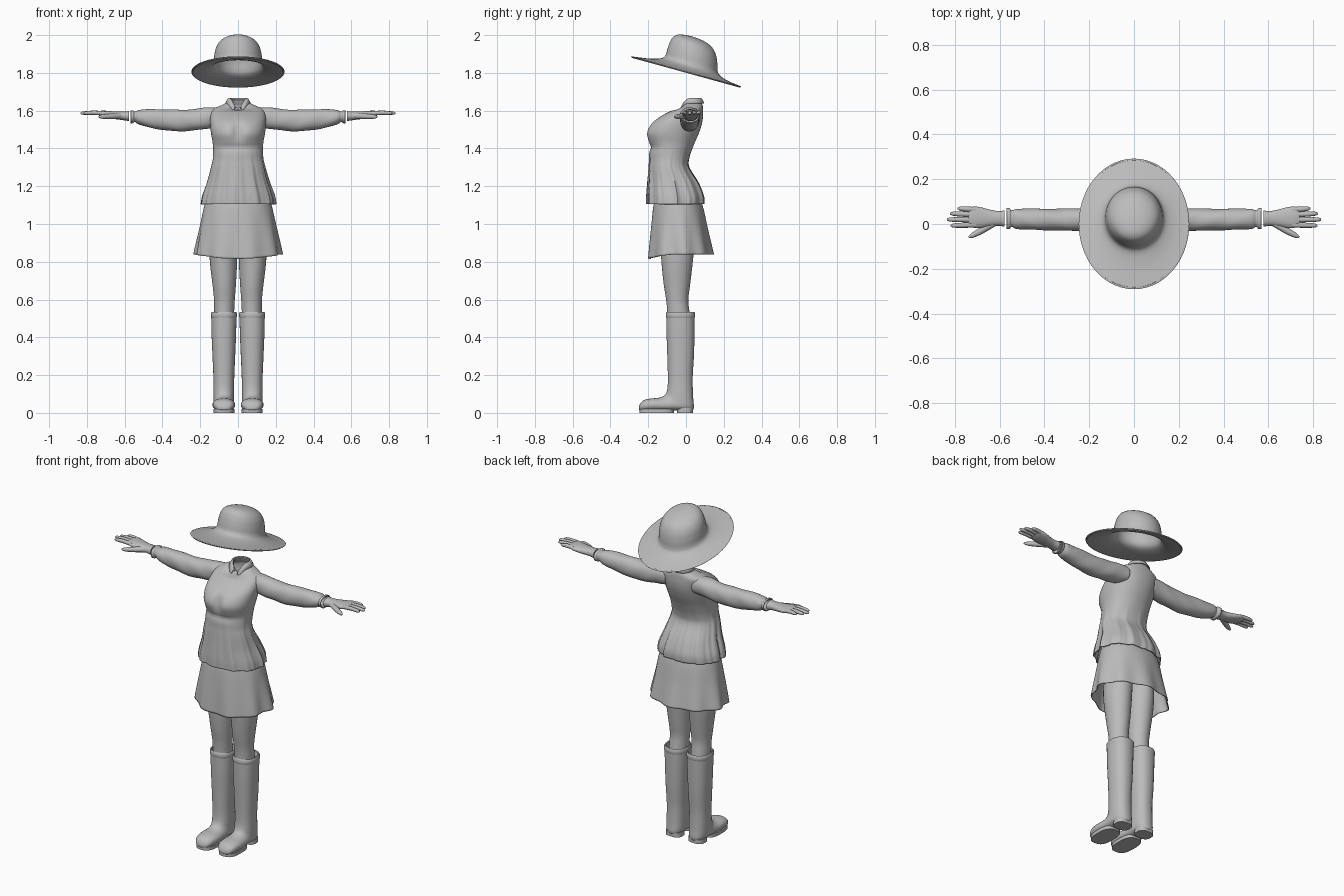
import bpy, bmesh
from math import sin, cos, pi, radians, exp
from mathutils import Vector

cube = bpy.data.objects.get("Cube")
if cube:
    bpy.data.objects.remove(cube)

grey = bpy.data.materials.new("plain_grey")
grey.use_nodes = True
grey.diffuse_color = (0.5, 0.5, 0.5, 1)
grey.node_tree.nodes["Principled BSDF"].inputs["Base Color"].default_value = (0.5, 0.5, 0.5, 1)


def smooth(keys, steps=4):
    """Spline through key tuples, so few keys give a fluid shape."""
    out = []
    for i in range(len(keys) - 1):
        a, b, c, d = keys[max(i - 1, 0)], keys[i], keys[i + 1], keys[min(i + 2, len(keys) - 1)]
        for s in range(steps):
            t = s / steps
            out.append(tuple(
                q + 0.5 * t * (r - p + t * (2 * p - 5 * q + 4 * r - w + t * (3 * (q - r) + w - p)))
                for p, q, r, w in zip(a, b, c, d)))
    out.append(tuple(keys[-1]))
    return out


def oval(center, u, v, n=32, power=2.0):
    """Superellipse around center with half-axis vectors u and v."""
    pts = []
    for i in range(n):
        c, s = cos(2 * pi * i / n), sin(2 * pi * i / n)
        f = (abs(c) ** power + abs(s) ** power) ** (-1 / power)
        pts.append(Vector(center) + Vector(u) * c * f + Vector(v) * s * f)
    return pts


def loft(bm, rings, caps=(False, False), closed=True):
    rows = [[bm.verts.new(p) for p in r] for r in rings]
    n = len(rows[0])
    for a, b in zip(rows, rows[1:]):
        for i in range(n if closed else n - 1):
            j = (i + 1) % n
            bm.faces.new((a[i], a[j], b[j], b[i]))
    for row, cap in zip((rows[0], rows[-1]), caps):
        if cap:
            bm.faces.new(row)


def finish(bm, name, thickness=0, angle=50):
    bmesh.ops.recalc_face_normals(bm, faces=bm.faces)
    mesh = bpy.data.meshes.new(name)
    bm.to_mesh(mesh)
    bm.free()
    mesh.materials.append(grey)
    ob = bpy.data.objects.new(name, mesh)
    bpy.context.collection.objects.link(ob)
    bpy.ops.object.select_all(action="DESELECT")
    ob.select_set(True)
    bpy.context.view_layer.objects.active = ob
    bpy.ops.object.shade_smooth_by_angle(angle=radians(angle))
    if thickness:
        mod = ob.modifiers.new("cloth_thickness", "SOLIDIFY")
        mod.thickness = thickness
        mod.offset = -1
    return ob


def tube(bm, points, n=10):
    """Rounded finger through (x, y, z, radius) points."""
    pts = smooth(points, 3)
    rings = []
    for i, p in enumerate(pts):
        d = Vector(pts[min(i + 1, len(pts) - 1)][:3]) - Vector(pts[max(i - 1, 0)][:3])
        side = d.cross(Vector((0, 0, 1))).normalized()
        rings.append(oval(p[:3], side * p[3], side.cross(d).normalized() * p[3], n))
    loft(bm, rings, (True, True))


# Sun hat: tilted brim and domed crown (half width, half length, back shift, height)
hat_keys = [(.243, .298, 0, -.003), (.245, .300, 0, .003), (.215, .262, 0, .008), (.175, .205, .004, .018),
            (.142, .160, .012, .034), (.130, .143, .015, .055), (.126, .137, .010, .09),
            (.117, .126, .002, .13), (.095, .105, -.008, .163), (.055, .065, -.018, .183), (.004, .004, -.02, .19)]
tilt = radians(15.4)
back, up = Vector((0, cos(tilt), -sin(tilt))), Vector((0, sin(tilt), cos(tilt)))
bm = bmesh.new()
loft(bm, [oval(Vector((0, 0, 1.805)) + back * s + up * h, (a, 0, 0), back * b, 56)
          for a, b, s, h in smooth(hat_keys)], (False, True))
finish(bm, "sun_hat", .008)


def body_ring(z, rx, yf, yb, shape, n=96, power=2.2):
    """Horizontal ring, then reshaped point by point with its angle."""
    ring = oval((0, (yf + yb) / 2, z), (rx, 0, 0), (0, (yb - yf) / 2, 0), n, power)
    mid = Vector((0, (yf + yb) / 2, z))
    return [shape(p, mid, 2 * pi * i / n) for i, p in enumerate(ring)]


def neck_drop(t):
    return .045 * max(0, -sin(t)) ** 4


# Blouse: bust, gathered waist with pleats, lowered front neckline
def blouse_shape(p, mid, t):
    z = mid.z
    fold = min(1, max(0, (1.41 - z) / .2))
    pleat = .5 * sin(11 * t + 1) + .35 * sin(17 * t + 6 * z) + .3 * sin(29 * t)
    p = mid + (p - mid) * (1 + .045 * fold * pleat)
    front = max(0, -sin(t))
    p.y += .022 * front * exp(-(p.x / .03) ** 2 - ((z - 1.49) / .05) ** 2)
    p.y += .010 * front * exp(-((z - 1.405) / .015) ** 2)
    p.z -= neck_drop(t) * min(1, max(0, (z - 1.6) / .05))
    return p


blouse_keys = [(1.105, .195, -.207, .095), (1.15, .187, -.207, .093), (1.22, .163, -.203, .065),
               (1.30, .143, -.198, .018), (1.35, .133, -.195, .018), (1.42, .133, -.197, .042),
               (1.48, .143, -.213, .068), (1.53, .147, -.188, .084), (1.57, .146, -.135, .09),
               (1.605, .135, -.07, .09), (1.628, .09, -.035, .088), (1.645, .056, -.018, .08),
               (1.66, .046, -.012, .074)]
bm = bmesh.new()
loft(bm, [body_ring(*k, blouse_shape) for k in smooth(blouse_keys, 5)])
finish(bm, "blouse", .006)

# Collar: folded strip with a gap at the throat
bm = bmesh.new()
rows = []
for r, z in ((.043, 1.655), (.046, 1.667), (.054, 1.664), (.068, 1.64)):
    row = []
    for i in range(41):
        t = -pi / 2 + .3 + (2 * pi - .6) * i / 40
        point = 1 + .25 * max(0, -sin(t)) ** 3
        row.append(Vector((r * cos(t), .033 + r * .95 * sin(t) * point, z - neck_drop(t) * point)))
    rows.append(row)
loft(bm, rows, closed=False)
finish(bm, "collar", .005)


# Skirt: flared with waves that grow toward the hem
def skirt_shape(p, mid, t):
    k = min(1, max(0, (1.08 - mid.z) / .25))
    p = mid + (p - mid) * (1 + .04 * k * sin(9 * t + .6) + .015 * k * sin(5 * t))
    p.z -= .025 * k * max(0, -sin(t)) ** 2
    return p


skirt_keys = [(1.15, .165, -.16, .07), (1.08, .183, -.175, .093), (.98, .203, -.187, .112),
              (.90, .219, -.195, .128), (.84, .23, -.2, .14)]
bm = bmesh.new()
loft(bm, [body_ring(*k, skirt_shape, power=2.1) for k in smooth(skirt_keys)])
finish(bm, "skirt", .005)

# Keys shared by both sides
leg_keys = [(1.02, .07, .06, -.13, .05), (.9, .077, .072, -.135, .045), (.8, .077, .072, -.13, .036),
            (.68, .073, .062, -.118, .022), (.6, .072, .055, -.105, .012), (.54, .073, .053, -.1, .018),
            (.49, .073, .053, -.1, .025)]
# Boot sections: front y, z, back y, z, half width
boot_keys = [(-.104, .525, .046, .525, .067), (-.103, .42, .045, .42, .065), (-.099, .3, .042, .3, .060),
             (-.096, .18, .035, .18, .055), (-.1, .12, .038, .08, .055), (-.115, .092, .036, .014, .054),
             (-.145, .08, -.04, .012, .055), (-.185, .076, -.13, .010, .060), (-.222, .068, -.205, .009, .054),
             (-.243, .048, -.24, .011, .036), (-.25, .03, -.25, .02, .012)]
# Sleeve sections: x, y range, z range
sleeve_keys = [(.09, -.025, .075, 1.52, 1.615), (.16, -.033, .072, 1.505, 1.618), (.24, -.03, .07, 1.495, 1.607),
               (.33, -.03, .068, 1.491, 1.605), (.44, -.026, .068, 1.505, 1.608), (.52, -.022, .068, 1.525, 1.604),
               (.545, -.012, .061, 1.54, 1.596), (.555, -.022, .07, 1.535, 1.602), (.568, -.022, .071, 1.533, 1.602)]
hand_keys = [(.578, -.012, .06, 1.545, 1.597), (.61, -.008, .058, 1.55, 1.595), (.65, -.012, .066, 1.555, 1.596),
             (.69, -.018, .076, 1.562, 1.599), (.72, -.016, .077, 1.57, 1.6), (.738, -.01, .072, 1.578, 1.597)]


def arm_ring(s, x, y0, y1, z0, z1, n=32):
    return oval((s * x, (y0 + y1) / 2, (z0 + z1) / 2), (0, (y1 - y0) / 2, 0), (0, 0, (z1 - z0) / 2), n, 2.2)


for s, side in ((1, "left"), (-1, "right")):
    # Leg
    bm = bmesh.new()
    loft(bm, [oval((s * x, (f + b) / 2, z), (w, 0, 0), (0, (b - f) / 2, 0))
              for z, x, w, f, b in smooth(leg_keys)], (True, True))
    finish(bm, side + "_leg")

    # Boot: shaft bending into the foot, with a hollow top cuff
    bm = bmesh.new()
    bx = s * .075
    loft(bm, [oval((bx, (fy + by) / 2, (fz + bz) / 2), (w, 0, 0), (0, (by - fy) / 2, (bz - fz) / 2), 32, 2.3)
              for fy, fz, by, bz, w in smooth(boot_keys)], (False, True))
    loft(bm, [oval((bx, -.029, z), (.069 - d, 0, 0), (0, .077 - d, 0), 32, 2.3)
              for z, d in ((.50, .004), (.508, 0), (.528, 0), (.535, .004), (.532, .009), (.5, .013))], (False, True))
    finish(bm, side + "_boot")

    # Sole and heel slabs
    bm = bmesh.new()
    for yc, half, w, top in ((-.155, .092, .056, .02), (-.005, .042, .05, .026)):
        loft(bm, [oval((bx, yc, z), (w, 0, 0), (0, half, 0), 32, 2.8) for z in (0, top)], (True, True))
    finish(bm, side + "_sole")

    # Sleeve with soft wrinkles
    bm = bmesh.new()
    rings = []
    for k in smooth(sleeve_keys, 6):
        ring = arm_ring(s, *k)
        mid = sum(ring, Vector()) / len(ring)
        rings.append([mid + (p - mid) * (1 + .02 * sin(6 * pi * i / 32 + 45 * k[0])) for i, p in enumerate(ring)])
    loft(bm, rings)
    finish(bm, side + "_sleeve", .005)

    # Hand: palm, four fingers and thumb
    bm = bmesh.new()
    loft(bm, [arm_ring(s, *k) for k in smooth(hand_keys)], (True, True))
    for y0, y1, tip in ((.064, .069, .788), (.042, .046, .82), (.019, .02, .834), (-.004, -.007, .818)):
        tube(bm, [(s * .705, y0, 1.585, .012), (s * (.71 + tip) / 2, (y0 + y1) / 2, 1.589, .0115),
                  (s * (tip - .012), y1, 1.587, .009), (s * tip, y1, 1.586, .003)])
    tube(bm, [(s * .625, .005, 1.572, .016), (s * .675, -.026, 1.57, .015),
              (s * .72, -.051, 1.568, .011), (s * .738, -.059, 1.567, .004)])
    finish(bm, side + "_hand")
